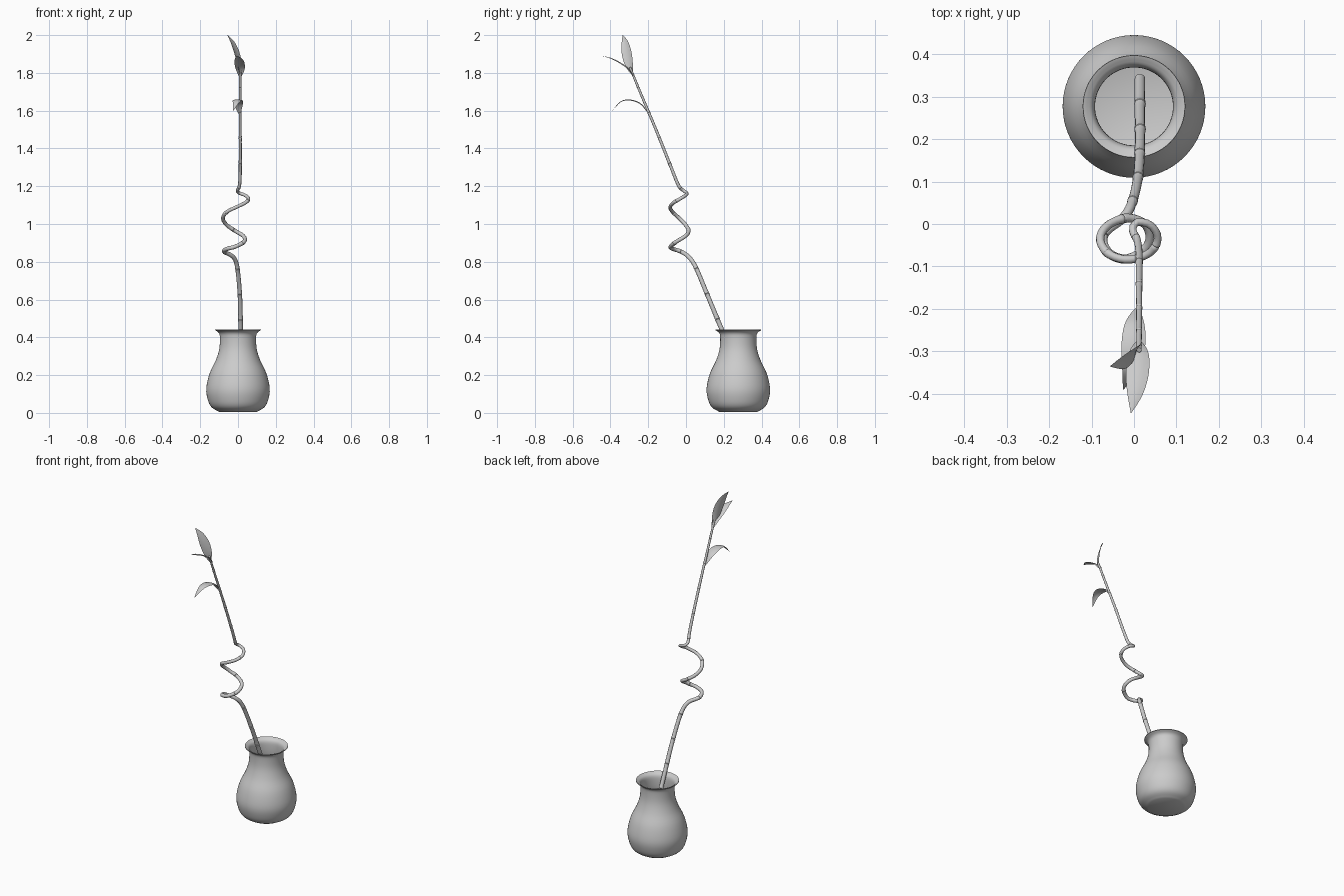
import bpy, bmesh, math
from mathutils import Vector

if "Cube" in bpy.data.objects:
    bpy.data.objects.remove(bpy.data.objects["Cube"])


def make_object(name, bm, angle=40):
    bmesh.ops.recalc_face_normals(bm, faces=bm.faces)
    me = bpy.data.meshes.new(name)
    bm.to_mesh(me)
    bm.free()
    ob = bpy.data.objects.new(name, me)
    bpy.context.collection.objects.link(ob)
    bpy.context.view_layer.objects.active = ob
    ob.select_set(True)
    bpy.ops.object.shade_smooth_by_angle(angle=math.radians(angle))
    ob.select_set(False)
    return ob


def spline(pts, steps):
    """Catmull-Rom curve through points of any dimension."""
    p = [Vector(q) for q in pts]
    p = [2 * p[0] - p[1]] + p + [2 * p[-1] - p[-2]]
    out = []
    for i in range(1, len(p) - 2):
        a, b, c, d = p[i - 1:i + 3]
        for k in range(steps):
            t = k / steps
            out.append(0.5 * (2 * b + (c - a) * t + (2 * a - 5 * b + 4 * c - d) * t ** 2
                              + (3 * b - a - 3 * c + d) * t ** 3))
    return out + [p[-2]]


def bridge(bm, rings, closed=True):
    for r0, r1 in zip(rings, rings[1:]):
        n = len(r0)
        for j in range(n if closed else n - 1):
            k = (j + 1) % n
            bm.faces.new((r0[j], r0[k], r1[k], r1[j]))


# Vase: lathed outer wall, flared lip and inner wall
def vase(center, sides=64):
    outer = spline([(0.10, 0.005), (0.14, 0.03), (0.16, 0.07), (0.168, 0.13), (0.15, 0.21),
                    (0.117, 0.28), (0.099, 0.34), (0.096, 0.40), (0.102, 0.424), (0.121, 0.438)], 4)
    inner = spline([(0.115, 0.44), (0.098, 0.427), (0.092, 0.40), (0.095, 0.34), (0.112, 0.28),
                    (0.144, 0.21), (0.162, 0.13), (0.154, 0.07), (0.13, 0.03), (0.095, 0.012)], 4)
    bm = bmesh.new()
    rings = []
    for r, z in outer + [Vector((0.12, 0.442))] + inner:
        rings.append([bm.verts.new((center[0] + r * math.cos(math.tau * j / sides),
                                    center[1] + r * math.sin(math.tau * j / sides), z))
                      for j in range(sides)])
    bridge(bm, rings)
    bm.faces.new(rings[0])
    bm.faces.new(rings[-1])
    make_object("vase", bm)


# Stem: swept tube with bamboo joints swelling at regular distances
def stem(pts, r_base, r_tip, joint=0.145, sides=12):
    path = spline(pts, 24)
    dist = [0.0]
    for a, b in zip(path, path[1:]):
        dist.append(dist[-1] + (b - a).length)
    total = dist[-1]
    stations = {0.0, total}
    stations.update(total * i / 170 for i in range(170))
    for i in range(1, int(total / joint) + 1):
        stations.update(i * joint + o for o in (-0.009, -0.002, 0, 0.002, 0.009))
    bm = bmesh.new()
    rings, side, seg = [], Vector((1, 0, 0)), 0
    for s in sorted(x for x in stations if x <= total):
        while seg < len(dist) - 2 and dist[seg + 1] < s:
            seg += 1
        p = path[seg].lerp(path[seg + 1], (s - dist[seg]) / (dist[seg + 1] - dist[seg]))
        t = (path[min(seg + 2, len(path) - 1)] - path[max(seg - 1, 0)]).normalized()
        side = (side - t * side.dot(t)).normalized()
        up = t.cross(side)
        r = r_base + (r_tip - r_base) * (s / total) ** 1.5
        d = abs(s - round(s / joint) * joint)
        if s > joint / 2:
            r *= 0.93 if d < 0.001 else 1 + 0.13 * max(0, 1 - d / 0.015)
        rings.append([bm.verts.new(p + r * (side * math.cos(math.tau * j / sides)
                                            + up * math.sin(math.tau * j / sides)))
                      for j in range(sides)])
    bridge(bm, rings)
    bm.faces.new(rings[0])
    bm.faces.new(rings[-1])
    make_object("stem", bm, 50)


# Leaf: thin blade along a curved midrib, gently creased
def leaf(name, pts, across, half_width):
    path = spline(pts, 8)
    n = len(path) - 1
    bm = bmesh.new()
    rows = []
    for i, p in enumerate(path):
        t = (path[min(i + 1, n)] - path[max(i - 1, 0)]).normalized()
        w = Vector(across)
        w = (w - t * w.dot(t)).normalized()
        normal = w.cross(t)
        f = i / n
        h = half_width * max(0.04, math.sin(math.pi * f ** 0.85) ** 0.9 if 0 < f < 1 else 0)
        rows.append([bm.verts.new(p + w * h * u + normal * h * 0.18 * u * u)
                     for u in (-1, -0.5, 0, 0.5, 1)])
    bridge(bm, rows, closed=False)
    make_object(name, bm, 60)


vase((0, 0.277))
stem([(0.014, 0.342, 0.10), (0.014, 0.265, 0.27), (0.014, 0.19, 0.44), (0.010, 0.115, 0.62),
      (-0.004, 0.052, 0.77), (-0.025, 0.015, 0.825), (-0.072, -0.025, 0.853),
      (-0.060, -0.068, 0.868), (-0.015, -0.082, 0.880), (0.033, -0.050, 0.907),
      (0.030, -0.005, 0.935), (-0.012, 0.014, 0.962), (-0.060, -0.002, 0.995),
      (-0.080, -0.035, 1.03), (-0.060, -0.070, 1.063), (-0.012, -0.084, 1.088),
      (0.038, -0.067, 1.112), (0.056, -0.032, 1.133), (0.038, -0.002, 1.152),
      (0.006, 0.004, 1.164), (-0.003, -0.015, 1.178), (0.008, -0.040, 1.205),
      (0.012, -0.075, 1.29), (0.012, -0.155, 1.49), (0.012, -0.235, 1.68),
      (0.012, -0.297, 1.83)], 0.0125, 0.006)

leaf("lower_leaf", [(0.008, -0.195, 1.58), (0.002, -0.235, 1.635), (-0.002, -0.29, 1.658),
                    (-0.010, -0.345, 1.65), (-0.025, -0.39, 1.60)], (1, -0.1, 0), 0.028)
leaf("middle_leaf", [(0.012, -0.272, 1.775), (0.012, -0.30, 1.82), (0.008, -0.35, 1.857),
                     (0.002, -0.40, 1.88), (-0.007, -0.445, 1.89)], (1, -0.1, 0), 0.027)
leaf("top_leaf", [(0.012, -0.285, 1.79), (0.004, -0.301, 1.85), (-0.012, -0.313, 1.91),
                  (-0.032, -0.323, 1.96), (-0.056, -0.335, 2.0)], (0.45, 0.9, 0.2), 0.029)
